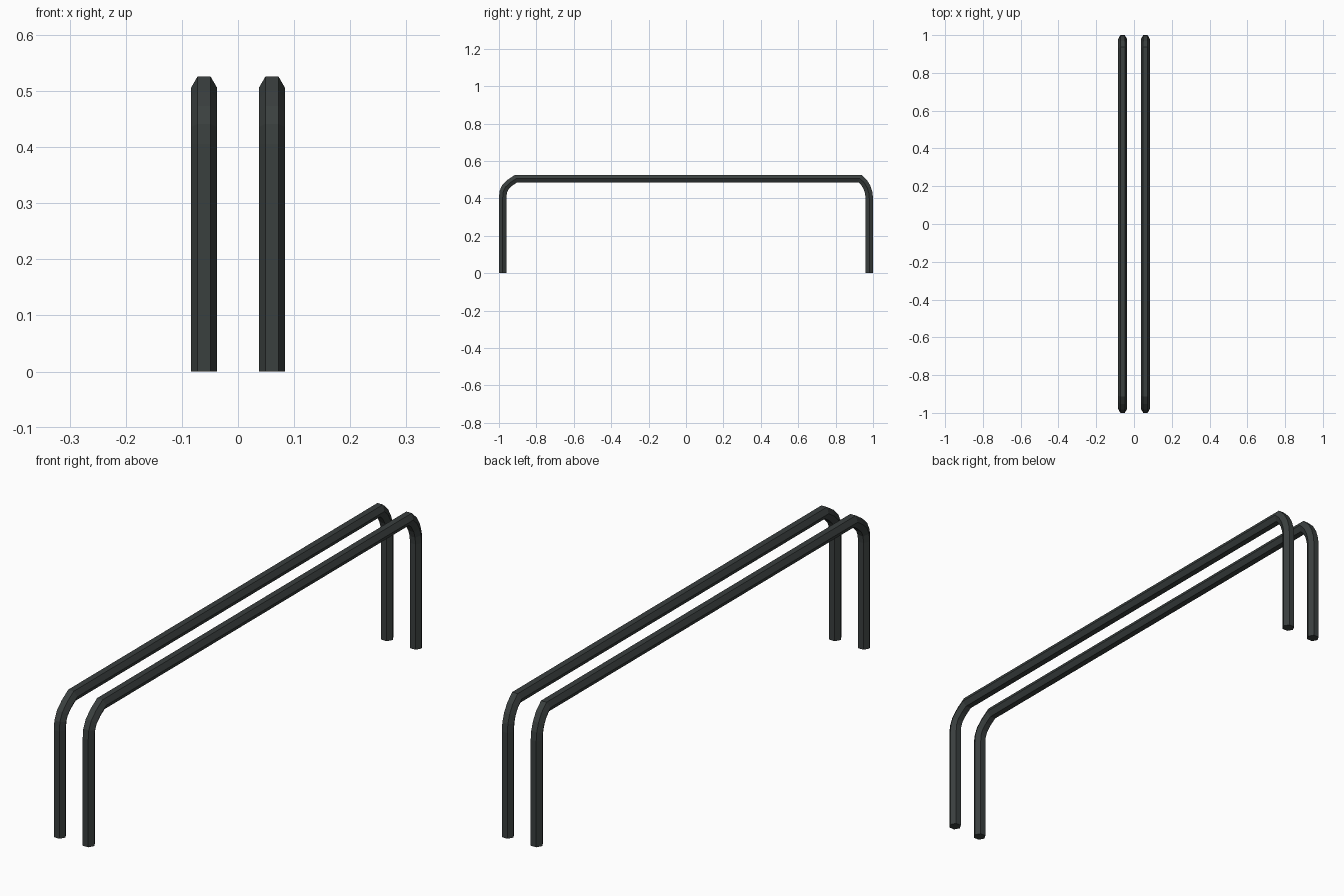
import bpy, bmesh, math
from mathutils import Vector

if "Cube" in bpy.data.objects:
    bpy.data.objects.remove(bpy.data.objects["Cube"])

# Single dark grey paint
paint = bpy.data.materials.new("dark grey paint")
paint.diffuse_color = (0.042, 0.050, 0.049, 1)
paint.use_nodes = True
paint.node_tree.nodes["Principled BSDF"].inputs["Base Color"].default_value = paint.diffuse_color

R = 0.0231      # corner radius of the hexagonal tube
SIDES = 6

# Centre line (y, z): front leg, front bend, long bar, back bend, back leg
PATH = [Vector(p) for p in [
    (-0.98, 0), (-0.98, 0.405), (-0.977, 0.436), (-0.965, 0.461), (-0.94, 0.485),
    (-0.908, 0.506), (0.93, 0.506), (0.952, 0.485), (0.968, 0.458),
    (0.977, 0.43), (0.98, 0.40), (0.98, 0)]]


def make_rail(name, x):
    """Sweep a hexagon along the path with mitred joints."""
    bm = bmesh.new()
    rings = []
    for i, p in enumerate(PATH):
        a = (p - PATH[i - 1]).normalized() if i else (PATH[1] - p).normalized()
        b = (PATH[i + 1] - p).normalized() if i < len(PATH) - 1 else a
        t = (a + b).normalized()
        normal = Vector((-t.y, t.x)) / t.dot(a)
        ring = []
        for k in range(SIDES):
            ang = 2 * math.pi * k / SIDES
            q = p + normal * (R * math.sin(ang))
            ring.append(bm.verts.new((x + R * math.cos(ang), q.x, q.y)))
        rings.append(ring)
    for r0, r1 in zip(rings, rings[1:]):
        for k in range(SIDES):
            j = (k + 1) % SIDES
            bm.faces.new((r0[k], r0[j], r1[j], r1[k]))
    # Foot caps
    bm.faces.new(rings[0])
    bm.faces.new(rings[-1])
    bmesh.ops.recalc_face_normals(bm, faces=bm.faces[:])
    mesh = bpy.data.meshes.new(name)
    bm.to_mesh(mesh)
    bm.free()
    mesh.materials.append(paint)
    bpy.context.collection.objects.link(bpy.data.objects.new(name, mesh))


# Pair of parallel rails
make_rail("left_rail", -0.0605)
make_rail("right_rail", 0.0605)
